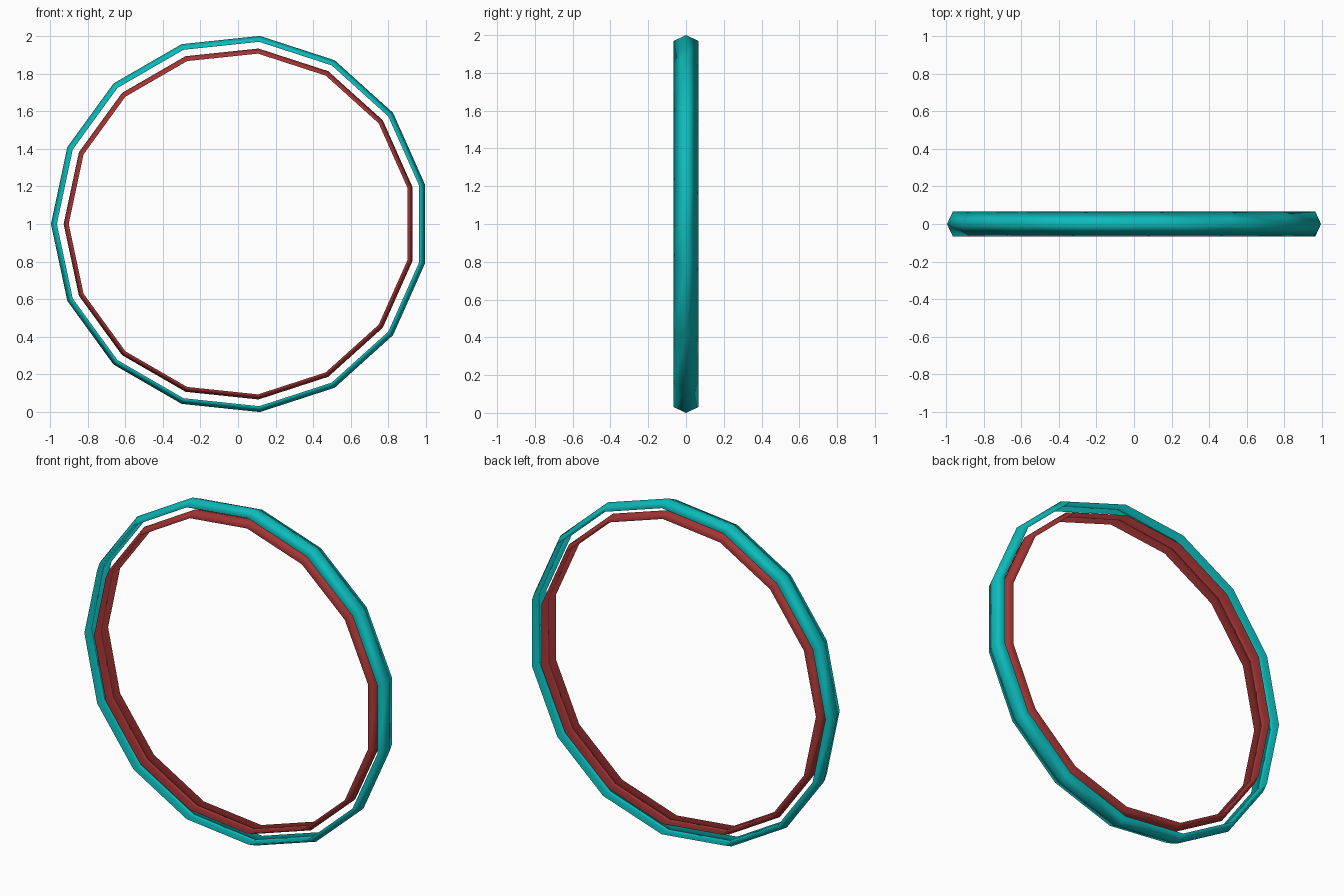
import bpy
import bmesh
import math
from mathutils import Vector

SIDES = 15
CENTRE = Vector((0.011, 0, 1))

if "Cube" in bpy.data.objects:
    bpy.data.objects.remove(bpy.data.objects["Cube"], do_unlink=True)


def make_material(name, rgb):
    mat = bpy.data.materials.new(name)
    mat.use_nodes = True
    colour = (*rgb, 1)
    mat.diffuse_color = colour
    mat.node_tree.nodes["Principled BSDF"].inputs["Base Color"].default_value = colour
    return mat


def make_ring(name, ridge, rim, half_width, mat):
    """Spin a triangular section, ridge outwards, around the y axis."""
    bm = bmesh.new()
    section = [(ridge, 0), (rim, half_width), (rim, -half_width)]
    verts = [bm.verts.new(CENTRE + Vector((-r, y, 0))) for r, y in section]
    edges = [bm.edges.new((verts[i], verts[i - 1])) for i in range(3)]
    bmesh.ops.spin(bm, geom=verts + edges, cent=CENTRE, axis=(0, 1, 0),
                   angle=math.tau, steps=SIDES, use_merge=True)
    bmesh.ops.remove_doubles(bm, verts=bm.verts, dist=0.0005)
    bmesh.ops.recalc_face_normals(bm, faces=bm.faces)
    for face in bm.faces:
        face.smooth = True
    mesh = bpy.data.meshes.new(name)
    bm.to_mesh(mesh)
    bm.free()
    mesh.materials.append(mat)
    ring = bpy.data.objects.new(name, mesh)
    bpy.context.collection.objects.link(ring)
    return ring


# Two concentric bands with an open gap between them
make_ring("outer_ring", 1.0055, 0.974, 0.067, make_material("teal", (0.004, 0.5, 0.5)))
make_ring("inner_ring", 0.938, 0.911, 0.066, make_material("dark red", (0.37, 0.035, 0.035)))
